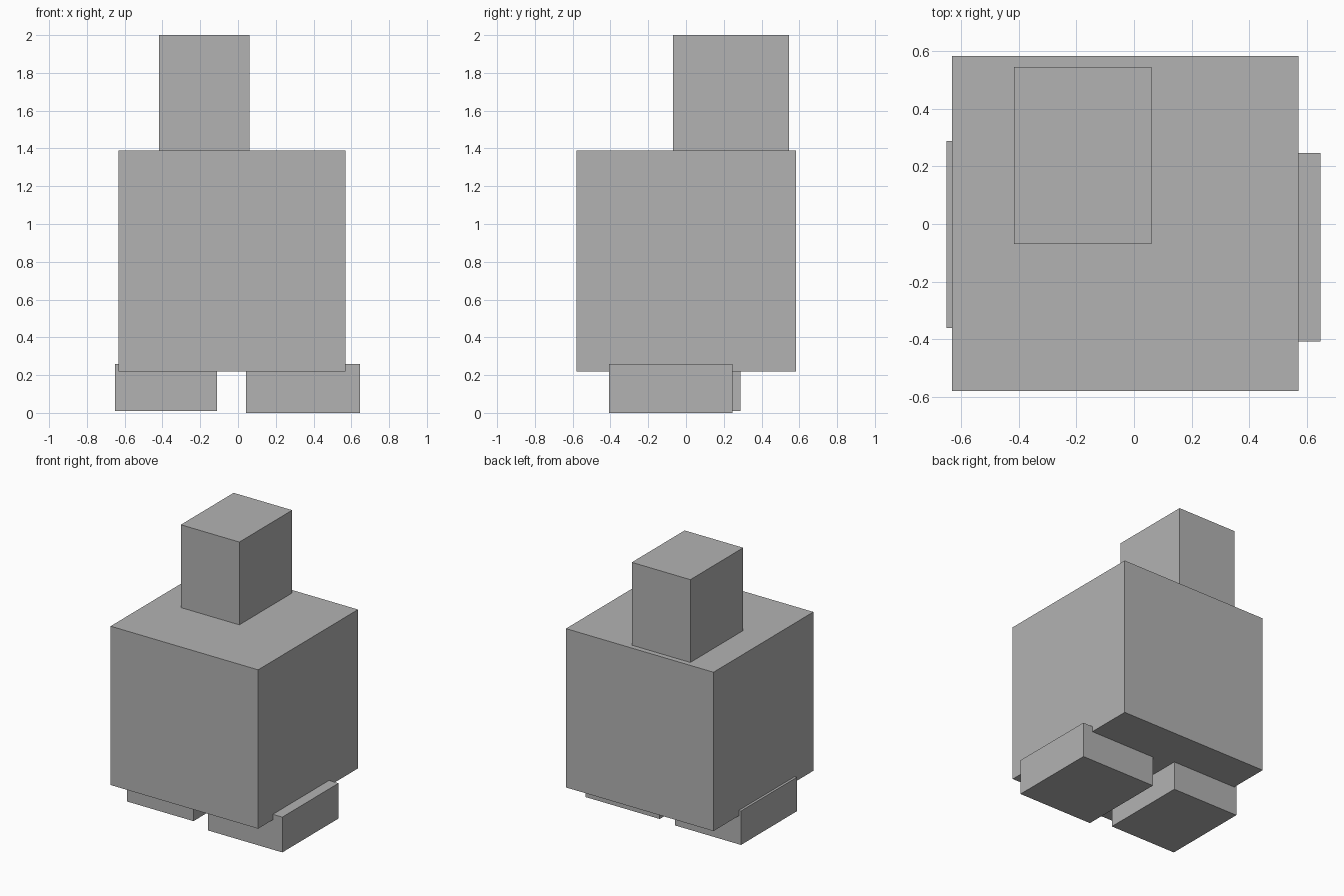
import bpy
from mathutils import Vector

cube = bpy.data.objects.get("Cube")
if cube:
    bpy.data.objects.remove(cube, do_unlink=True)

# Single plain grey for every part
GREY = (0.45, 0.45, 0.45, 1.0)
grey = bpy.data.materials.new("plain_grey")
grey.use_nodes = True
grey.diffuse_color = GREY
grey.node_tree.nodes["Principled BSDF"].inputs["Base Color"].default_value = GREY


def block(name, low, high):
    """Flat-sided box spanning two opposite corners."""
    low, high = Vector(low), Vector(high)
    bpy.ops.mesh.primitive_cube_add(size=1, location=(low + high) / 2)
    obj = bpy.context.object
    obj.name = name
    obj.scale = high - low
    bpy.ops.object.transform_apply(location=False, rotation=False, scale=True)
    obj.data.materials.append(grey)
    return obj


# Large body with an off-centre head
block("body", (-0.632, -0.58, 0.22), (0.57, 0.583, 1.39))
block("head", (-0.417, -0.07, 1.39), (0.06, 0.545, 2.0))

# Feet, slightly sunk into the underside of the body
block("left_foot", (0.042, -0.408, 0.0), (0.647, 0.246, 0.26))
block("right_foot", (-0.65, -0.361, 0.01), (-0.11, 0.288, 0.26))
